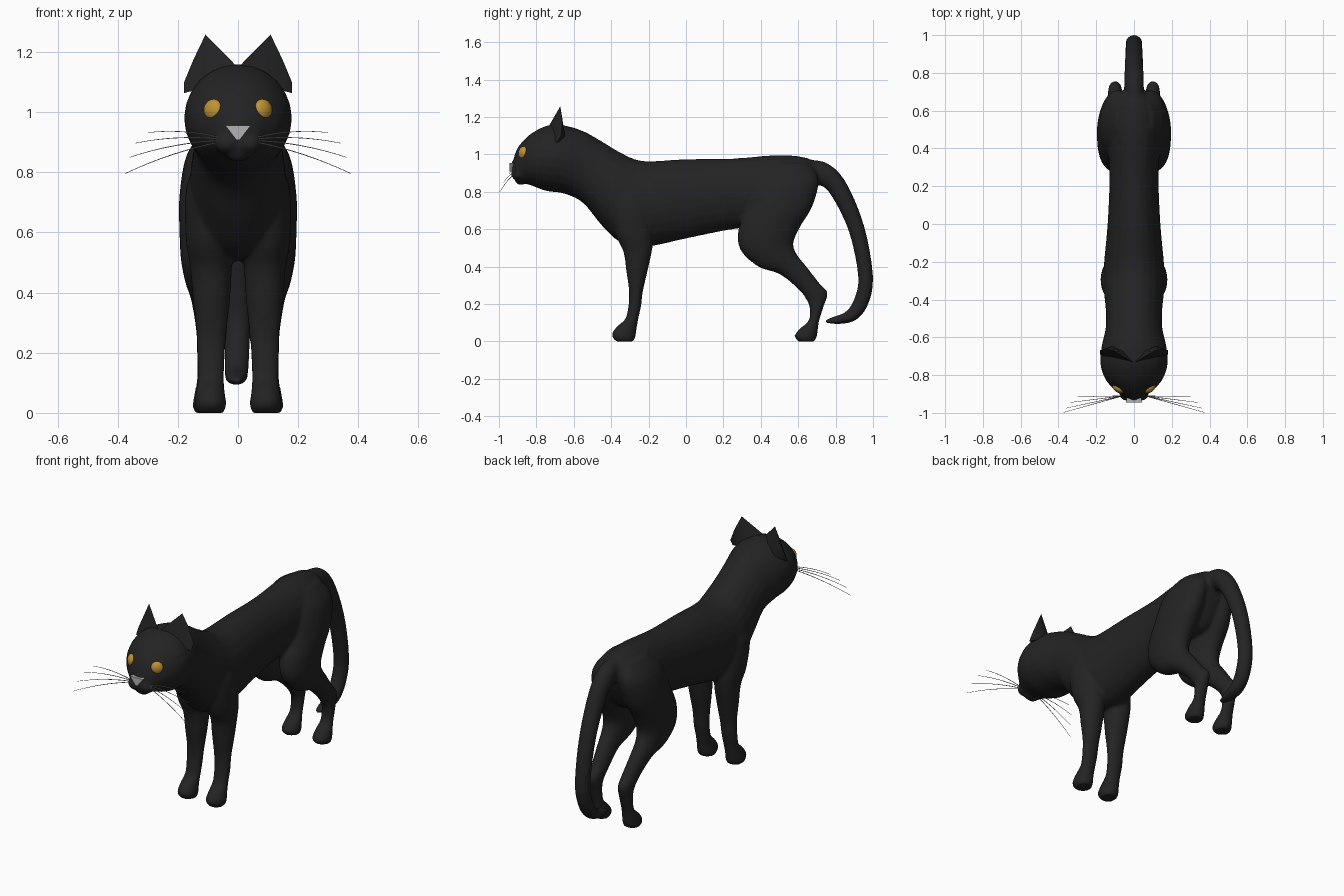
import bpy, bmesh, math
from mathutils import Vector

cube = bpy.data.objects.get("Cube")
if cube:
    bpy.data.objects.remove(cube, do_unlink=True)


def make_material(name, colour):
    mat = bpy.data.materials.new(name)
    mat.use_nodes = True
    mat.diffuse_color = (*colour, 1)
    bsdf = next(n for n in mat.node_tree.nodes if n.type == 'BSDF_PRINCIPLED')
    bsdf.inputs["Base Color"].default_value = (*colour, 1)
    bsdf.inputs["Roughness"].default_value = 0.7
    return mat


FUR = make_material("black fur", (0.017, 0.017, 0.017))
GOLD = make_material("gold eye", (0.52, 0.29, 0.035))
GREY = make_material("pale grey", (0.45, 0.45, 0.45))


def finish(bm, name, mat):
    """Turn a bmesh into a smooth shaded object."""
    bmesh.ops.recalc_face_normals(bm, faces=bm.faces)
    mesh = bpy.data.meshes.new(name)
    bm.to_mesh(mesh)
    bm.free()
    mesh.materials.append(mat)
    obj = bpy.data.objects.new(name, mesh)
    bpy.context.collection.objects.link(obj)
    for poly in mesh.polygons:
        poly.use_smooth = True
    return obj


def catmull(a, b, c, d, t):
    return [0.5 * (2 * q + (r - p) * t + (2 * p - 5 * q + 4 * r - s) * t * t
                   + (3 * q - p - 3 * r + s) * t ** 3)
            for p, q, r, s in zip(a, b, c, d)]


def loft(bm, stations, side=1, steps=4, sides=24):
    """Skin elliptical rings; a station is edge y, z, opposite edge y, z, centre x, half width."""
    rows = []
    last = len(stations) - 1
    for i in range(last):
        picks = [stations[min(max(i + k, 0), last)] for k in (-1, 0, 1, 2)]
        rows += [catmull(*picks, t / steps) for t in range(steps)]
    rows.append(stations[-1])
    rings = []
    for ya, za, yb, zb, x, w in rows:
        mid = Vector((side * x, (ya + yb) / 2, (za + zb) / 2))
        up = Vector((0, ya - yb, za - zb)) / 2
        ring = []
        for k in range(sides):
            a = math.tau * k / sides
            ring.append(bm.verts.new(mid + up * math.cos(a) + Vector((w * math.sin(a), 0, 0))))
        rings.append(ring)
    for low, high in zip(rings, rings[1:]):
        for k in range(sides):
            n = (k + 1) % sides
            bm.faces.new((low[k], low[n], high[n], high[k]))
    bm.faces.new(rings[0])
    bm.faces.new(rings[-1])


def ball(bm, centre, size):
    made = bmesh.ops.create_uvsphere(bm, u_segments=24, v_segments=16, radius=1)
    bmesh.ops.scale(bm, vec=size, verts=made["verts"])
    bmesh.ops.translate(bm, vec=centre, verts=made["verts"])
    return made["verts"]


# Head, neck and trunk silhouette
TRUNK = [
    (-.93, .94, -.925, .90, 0, .02), (-.915, 1.0, -.915, .86, 0, .055),
    (-.89, 1.05, -.89, .85, 0, .088), (-.83, 1.11, -.83, .835, 0, .147),
    (-.74, 1.155, -.75, .805, 0, .178), (-.65, 1.155, -.65, .79, 0, .172),
    (-.55, 1.125, -.55, .74, 0, .15), (-.45, 1.07, -.45, .62, 0, .15),
    (-.35, 1.01, -.35, .53, 0, .16), (-.23, .965, -.22, .505, 0, .16),
    (0, .975, 0, .55, 0, .14), (.25, .978, .25, .6, 0, .13),
    (.5, .997, .45, .62, 0, .14), (.65, .98, .6, .65, 0, .12),
    (.73, .93, .68, .78, 0, .05)]

FRONT_LEG = [
    (-.36, .87, -.24, .87, .08, .04), (-.41, .75, -.2, .75, .1, .072),
    (-.38, .58, -.18, .58, .097, .077), (-.335, .48, -.18, .5, .09, .07),
    (-.32, .38, -.2, .4, .088, .063), (-.305, .27, -.23, .27, .088, .051),
    (-.308, .19, -.24, .19, .09, .047), (-.325, .12, -.255, .12, .09, .044),
    (-.37, .08, -.265, .06, .092, .048), (-.398, .035, -.27, .025, .092, .053),
    (-.375, 0, -.28, 0, .092, .046)]

HIND_LEG = [
    (.45, .96, .66, .95, .05, .05), (.38, .86, .71, .86, .085, .085),
    (.33, .72, .675, .72, .1, .095), (.28, .6, .615, .62, .105, .09),
    (.29, .49, .575, .53, .108, .082), (.385, .4, .59, .47, .11, .065),
    (.5, .36, .645, .4, .107, .05), (.6, .28, .715, .31, .1, .042),
    (.645, .22, .758, .26, .1, .037), (.662, .17, .737, .19, .1, .037),
    (.655, .11, .712, .11, .1, .038), (.61, .07, .705, .06, .1, .045),
    (.58, .03, .698, .02, .1, .051), (.6, 0, .688, 0, .1, .045)]

TAIL = [
    (.6, .97, .62, .85, 0, .04), (.74, .96, .7, .84, 0, .052),
    (.85, .86, .77, .79, 0, .05), (.952, .62, .87, .59, 0, .046),
    (1.0, .35, .92, .35, 0, .043), (.975, .2, .9, .23, -.003, .042),
    (.91, .115, .855, .16, -.005, .04), (.82, .093, .79, .133, -.006, .034),
    (.745, .1, .745, .115, -.006, .015)]

body = bmesh.new()
loft(body, TRUNK)
loft(body, TAIL)
for side in (1, -1):
    loft(body, FRONT_LEG, side)
    loft(body, HIND_LEG, side)
    # Whisker pads
    ball(body, (side * .036, -.897, .897), (.043, .04, .036))
# Chin and nose bridge
ball(body, (0, -.885, .862), (.045, .028, .026))
ball(body, (0, -.9, .945), (.034, .036, .03))
cat = finish(body, "body", FUR)

# Blend the overlapping volumes into one skin
blend = cat.modifiers.new("blend", 'REMESH')
blend.mode = 'VOXEL'
blend.voxel_size = 0.01
blend.use_smooth_shade = True
soften = cat.modifiers.new("soften", 'SMOOTH')
soften.factor = 0.5
soften.iterations = 5

for side, word in ((1, "left"), (-1, "right")):
    # Pointed ear
    ear = bmesh.new()
    for x, y, z in [(.0, -.735, 1.148), (.08, -.725, 1.09), (.18, -.69, 1.063),
                    (.179, -.668, 1.1), (.11, -.645, 1.09), (.108, -.672, 1.258),
                    (.05, -.675, 1.13), (.148, -.662, 1.175)]:
        ear.verts.new((side * x, y, z))
    bmesh.ops.convex_hull(ear, input=ear.verts)
    ear_obj = finish(ear, word + "_ear", FUR)
    ear_obj.data.set_sharp_from_angle(angle=math.radians(35))

    # Bulging eye
    eye = bmesh.new()
    ball(eye, (0, 0, 0), (.036, .024, .037))
    eye_obj = finish(eye, word + "_eye", GOLD)
    eye_obj.location = (side * .081, -.868, 1.006)
    eye_obj.rotation_euler = (0, 0, side * 0.6)

    # Whiskers fanning out from the pad
    curve = bpy.data.curves.new(word + "_whiskers", 'CURVE')
    curve.dimensions = '3D'
    curve.bevel_depth = 0.0016
    curve.bevel_resolution = 1
    for i, tip in enumerate([(.375, -.998, .796), (.36, -.975, .85),
                             (.34, -.945, .897), (.3, -.915, .932)]):
        root = Vector((.06, -.91, .9 + .005 * i))
        tip = Vector(tip)
        bend = root.lerp(tip, 0.5) + Vector((0, 0, .022))
        line = curve.splines.new('POLY')
        line.points.add(8)
        for k, point in enumerate(line.points):
            t = k / 8
            p = root.lerp(bend, t).lerp(bend.lerp(tip, t), t)
            point.co = (side * p.x, p.y, p.z, 1)
            point.radius = 1.3 - 0.7 * t
    curve.materials.append(GREY)
    bpy.context.collection.objects.link(bpy.data.objects.new(word + "_whiskers", curve))

# Triangular nose
nose = bmesh.new()
for y, grow in ((-.945, 1), (-.915, 0.9)):
    for x, z in ((-.042, .955), (.042, .955), (.006, .908), (-.006, .908)):
        nose.verts.new((x * grow, y, z))
bmesh.ops.convex_hull(nose, input=nose.verts)
nose_obj = finish(nose, "nose", GREY)
nose_obj.data.set_sharp_from_angle(angle=math.radians(30))
